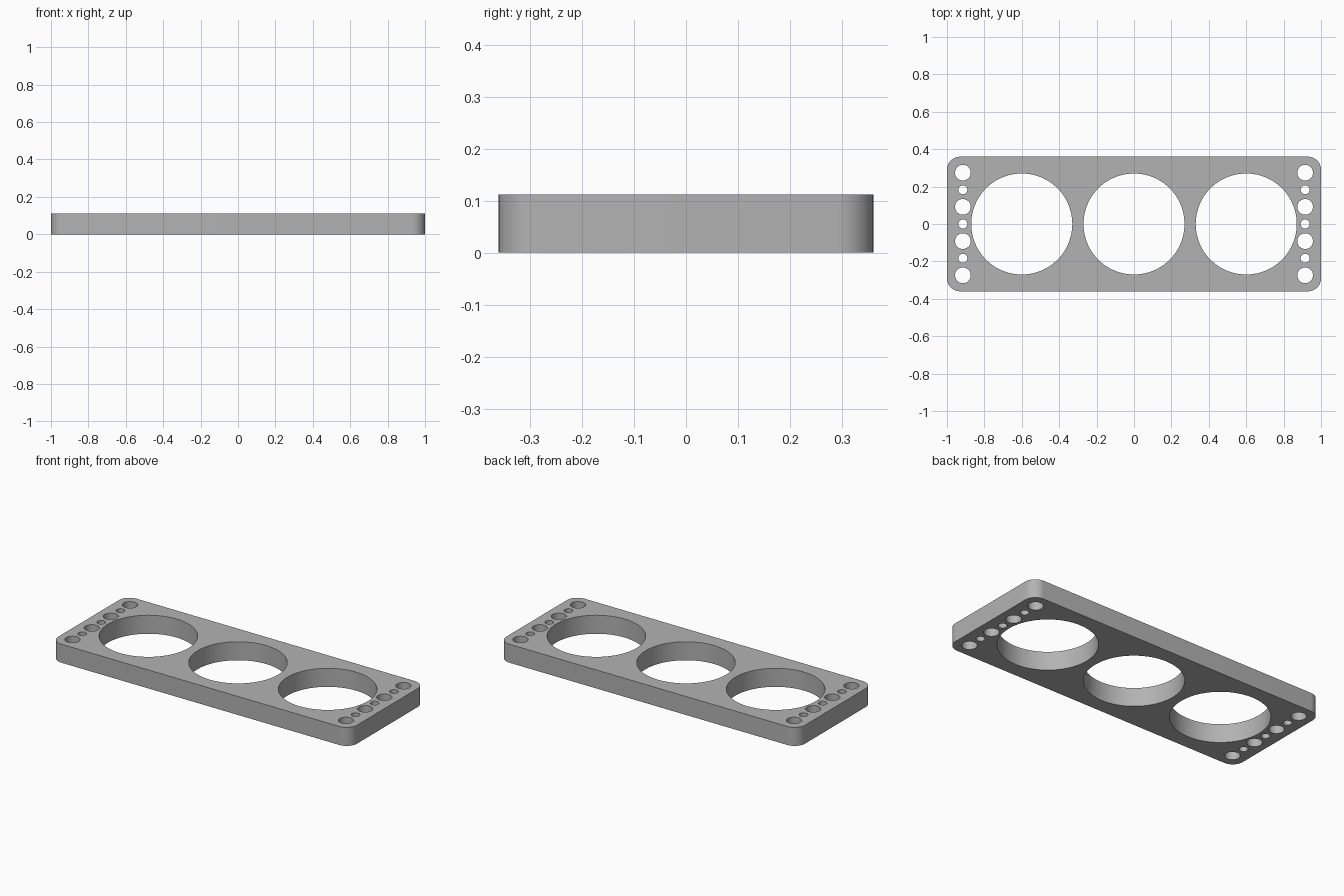
import bpy
import bmesh
from math import cos, sin, pi, radians

cube = bpy.data.objects.get("Cube")
if cube:
    bpy.data.objects.remove(cube, do_unlink=True)

HALF_X, HALF_Y, HEIGHT = 1.0, 0.36, 0.112
CORNER = 0.07


def arc(cx, cy, r, start, end, steps):
    """Points along an arc, both ends included."""
    return [(cx + r * cos(start + (end - start) * i / steps),
             cy + r * sin(start + (end - start) * i / steps))
            for i in range(steps + 1)]


def circle(cx, cy, r, sides):
    return arc(cx, cy, r, 0, 2 * pi, sides)[:-1]


# Rounded outline of the plate
outline = []
for i, (sx, sy) in enumerate([(1, 1), (-1, 1), (-1, -1), (1, -1)]):
    outline += arc(sx * (HALF_X - CORNER), sy * (HALF_Y - CORNER), CORNER,
                   i * pi / 2, (i + 1) * pi / 2, 12)
loops = [outline]

# Three large openings
for x in (-0.6, 0, 0.6):
    loops.append(circle(x, 0, 0.27, 96))

# Alternating large and small holes along both ends
for x in (-0.915, 0.915):
    for k in range(-3, 4):
        loops.append(circle(x, k * 0.0915, 0.042 if k % 2 else 0.024, 40))

# Fill between the loops, then extrude to thickness
bm = bmesh.new()
edges = []
for loop in loops:
    verts = [bm.verts.new((x, y, 0)) for x, y in loop]
    edges += [bm.edges.new((a, b)) for a, b in zip(verts, verts[1:] + verts[:1])]
bmesh.ops.triangle_fill(bm, edges=edges, use_beauty=True, normal=(0, 0, 1))
top = bmesh.ops.extrude_face_region(bm, geom=bm.faces[:])["geom"]
bmesh.ops.translate(bm, vec=(0, 0, HEIGHT),
                    verts=[g for g in top if isinstance(g, bmesh.types.BMVert)])
bmesh.ops.recalc_face_normals(bm, faces=bm.faces[:])

mesh = bpy.data.meshes.new("perforated_plate")
bm.to_mesh(mesh)
bm.free()
plate = bpy.data.objects.new("perforated_plate", mesh)
bpy.context.collection.objects.link(plate)

# Plain grey material
grey = bpy.data.materials.new("light_grey")
grey.use_nodes = True
colour = (0.45, 0.45, 0.45, 1)
grey.diffuse_color = colour
grey.node_tree.nodes["Principled BSDF"].inputs["Base Color"].default_value = colour
mesh.materials.append(grey)

# Smooth curved walls, keep the rims sharp
bpy.ops.object.select_all(action='DESELECT')
plate.select_set(True)
bpy.context.view_layer.objects.active = plate
bpy.ops.object.shade_smooth_by_angle(angle=radians(30))
